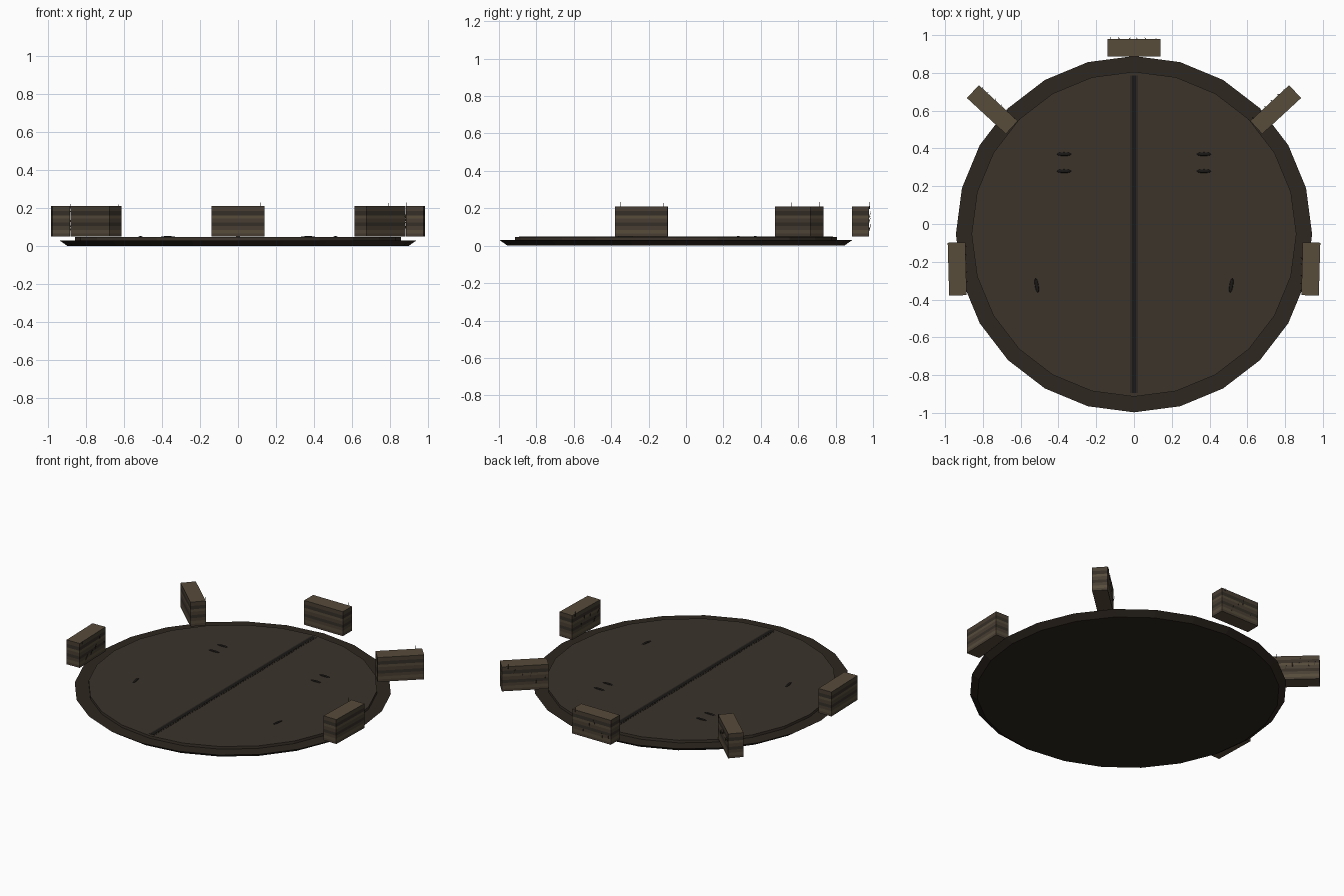
import bpy, bmesh, math, random
from mathutils import Vector, Matrix

if "Cube" in bpy.data.objects:
    bpy.data.objects.remove(bpy.data.objects["Cube"])

random.seed(4)
CY = -0.054  # disc centre


def mat(name, rgb):
    m = bpy.data.materials.new(name)
    m.diffuse_color = (*rgb, 1)
    m.use_nodes = True
    m.node_tree.nodes["Principled BSDF"].inputs["Base Color"].default_value = m.diffuse_color
    return m


RIM = mat("rim_wood", (0.027, 0.020, 0.014))
TOP = mat("board_wood", (0.044, 0.033, 0.024))
DARK = mat("dark_seam", (0.010, 0.009, 0.008))
SEAM = mat("seam_edge", (0.025, 0.020, 0.015))
LIGHT = mat("block_light", (0.095, 0.072, 0.044))
MID = mat("block_mid", (0.065, 0.049, 0.033))
DEEP = mat("block_dark", (0.036, 0.028, 0.020))


def finish(name, bm, mats, matrix=Matrix()):
    bmesh.ops.recalc_face_normals(bm, faces=bm.faces)
    me = bpy.data.meshes.new(name)
    bm.to_mesh(me)
    bm.free()
    for m in mats:
        me.materials.append(m)
    ob = bpy.data.objects.new(name, me)
    ob.matrix_world = matrix
    bpy.context.collection.objects.link(ob)
    return ob


def stack(name, rings, mats, bands=None, matrix=Matrix()):
    """Closed solid from a stack of equal-length point rings."""
    bm = bmesh.new()
    vs = [[bm.verts.new(p) for p in r] for r in rings]
    n = len(rings[0])
    bm.faces.new(vs[0])
    bm.faces.new(vs[-1])
    for k in range(len(vs) - 1):
        for i in range(n):
            j = (i + 1) % n
            f = bm.faces.new((vs[k][i], vs[k][j], vs[k + 1][j], vs[k + 1][i]))
            f.material_index = bands[k] if bands else 0
    return finish(name, bm, mats, matrix)


def circle(r, z, n=24):
    return [(r * math.cos(2 * math.pi * i / n), CY + r * math.sin(2 * math.pi * i / n), z)
            for i in range(n)]


def rect(w, d, z, y=0.0):
    return [(sx * w / 2, y + sy * d / 2, z) for sx, sy in ((-1, -1), (1, -1), (1, 1), (-1, 1))]


# flared base rim and raised board
stack("base_rim", [circle(0.90, 0.0), circle(0.943, 0.03)], [RIM])
stack("board", [circle(0.86, 0.025), circle(0.86, 0.047)], [TOP])

# centre seam
stack("seam_edge", [rect(0.040, 1.68, 0.044, CY), rect(0.040, 1.68, 0.048, CY)], [SEAM])
stack("seam_core", [rect(0.022, 1.68, 0.045, CY), rect(0.022, 1.68, 0.049, CY)], [DARK])

# small oval scratches on the board
for s in (-1, 1):
    for x, y, a in ((0.37, 0.37, 0), (0.37, 0.28, 0), (0.515, -0.325, 80)):
        bm = bmesh.new()
        bmesh.ops.create_uvsphere(bm, u_segments=12, v_segments=6, radius=1)
        finish("scratch", bm, [DARK],
               Matrix.Translation((s * x, y, 0.047))
               @ Matrix.Rotation(math.radians(s * a), 4, "Z")
               @ Matrix.Diagonal((0.041, 0.010, 0.005, 1)))

# layered blocks standing round the rim
L, W, Z0, Z1 = 0.28, 0.093, 0.05, 0.21
LEVELS = (0, 0.10, 0.22, 0.34, 0.46, 0.60, 0.70, 0.84, 1)
BANDS = (1, 0, 1, 2, 1, 0, 2, 1)
blocks = [(0, 0.933, 0)]
for s in (-1, 1):
    blocks += [(s * 0.75, 0.606, s * 42.7), (s * 0.936, -0.238, s * 88.4)]

for x, y, a in blocks:
    m = Matrix.Translation((x, y, 0)) @ Matrix.Rotation(math.radians(a), 4, "Z")
    rings = [rect(L, W, Z0 + (Z1 - Z0) * t) for t in LEVELS]
    ob = stack("block", rings, [LIGHT, MID, DEEP], BANDS, m)

    # hair-thin splinters on one long face
    bm = bmesh.new()
    for i in range(6):
        px = -0.12 + 0.046 * i + random.uniform(-0.008, 0.008)
        pz = 0.195 if i == 5 else random.uniform(0.09, 0.185)
        lean = Vector((random.uniform(-0.35, 0.35), 0.3, 1)).normalized()
        if i == 5:
            lean = Vector((0, 0.06, 1)).normalized()
        rot = lean.to_track_quat("Z", "Y").to_matrix().to_4x4()
        bmesh.ops.create_cone(bm, segments=4, radius1=0.0025, radius2=0.0004, depth=0.036,
                              cap_ends=True,
                              matrix=Matrix.Translation((px, W / 2 + 0.002, pz + 0.02)) @ rot
                              if i == 5 else
                              Matrix.Translation((px, W / 2 + 0.004, pz)) @ rot)
    finish("splinters", bm, [DEEP], m)
